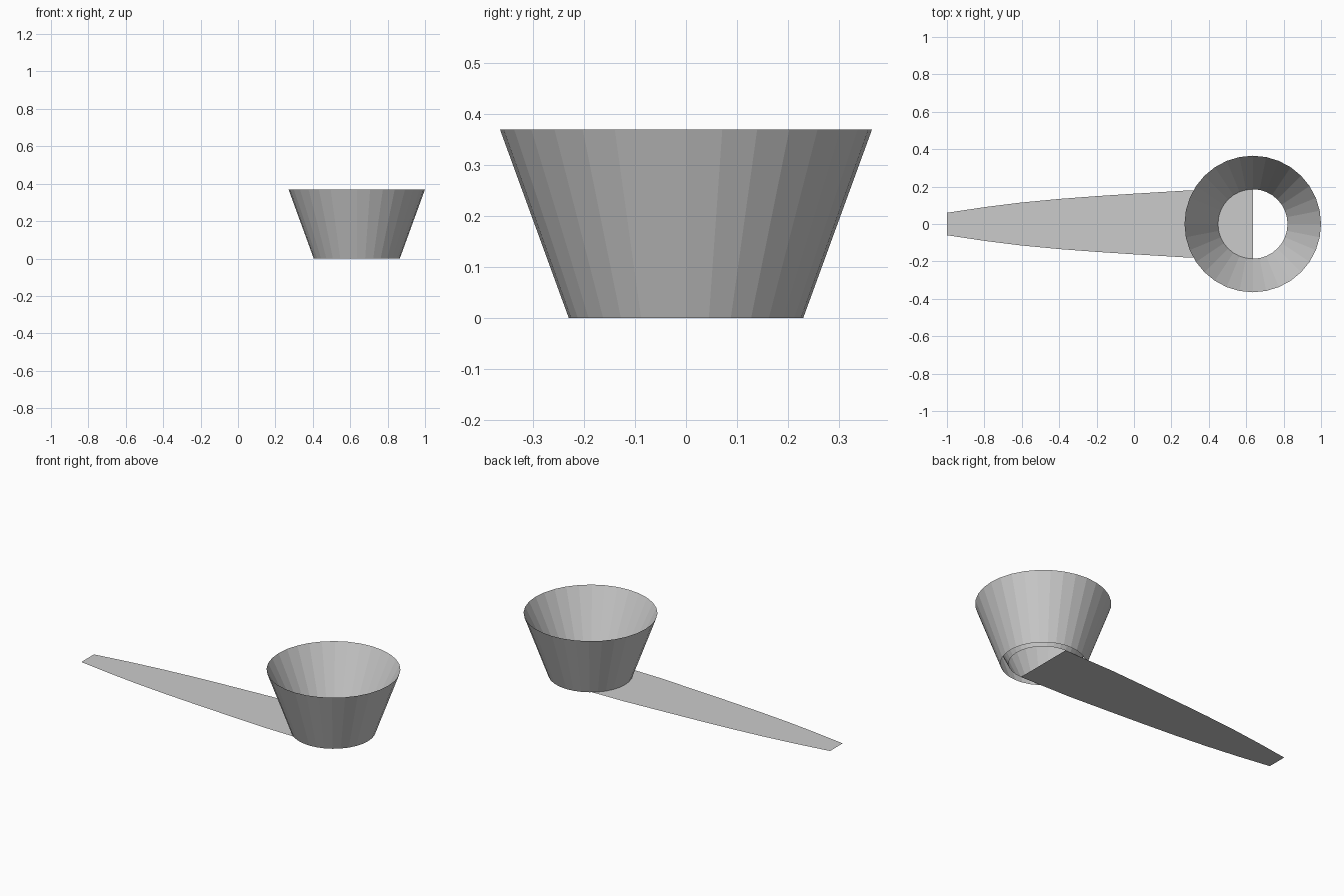
import bpy
import bmesh
from math import cos, sin, tau

default = bpy.data.objects.get("Cube")
if default:
    bpy.data.objects.remove(default, do_unlink=True)

grey = bpy.data.materials.new("plain grey")
grey.use_nodes = True
GREY = (0.6, 0.6, 0.6, 1)
grey.diffuse_color = GREY
grey.node_tree.nodes["Principled BSDF"].inputs["Base Color"].default_value = GREY

CENTRE_X = 0.635
SIDES = 32
HEIGHT = 0.37
RIM = 0.365


def finish(name, bm):
    mesh = bpy.data.meshes.new(name)
    bm.to_mesh(mesh)
    bm.free()
    mesh.materials.append(grey)
    obj = bpy.data.objects.new(name, mesh)
    bpy.context.collection.objects.link(obj)
    return obj


def cone_wall(name, bottom_radius, inward):
    """Open flat-sided cone wall from the base up to the shared rim."""
    bm = bmesh.new()
    rings = [[bm.verts.new((CENTRE_X + r * cos(tau * i / SIDES),
                            r * sin(tau * i / SIDES), z)) for i in range(SIDES)]
             for r, z in ((bottom_radius, 0), (RIM, HEIGHT))]
    low, high = rings
    for i in range(SIDES):
        j = (i + 1) % SIDES
        face = bm.faces.new((low[i], low[j], high[j], high[i]))
        if inward:
            face.normal_flip()
    return finish(name, bm)


# Cup: outer and inner walls meeting in a sharp rim, open at the base
cone_wall("cup_outer_wall", 0.23, False)
cone_wall("cup_inner_wall", 0.186, True)

# Handle: flat tapering blade ending across the middle of the cup
half_widths = [(-1, 0.06), (-0.8, 0.09), (-0.6, 0.115), (-0.4, 0.134),
               (-0.2, 0.149), (0, 0.162), (0.3, 0.18), (CENTRE_X, 0.186)]
bm = bmesh.new()
pairs = [(bm.verts.new((x, -w, 0)), bm.verts.new((x, w, 0))) for x, w in half_widths]
for (a, b), (c, d) in zip(pairs, pairs[1:]):
    bm.faces.new((a, c, d, b))
finish("handle_blade", bm)
